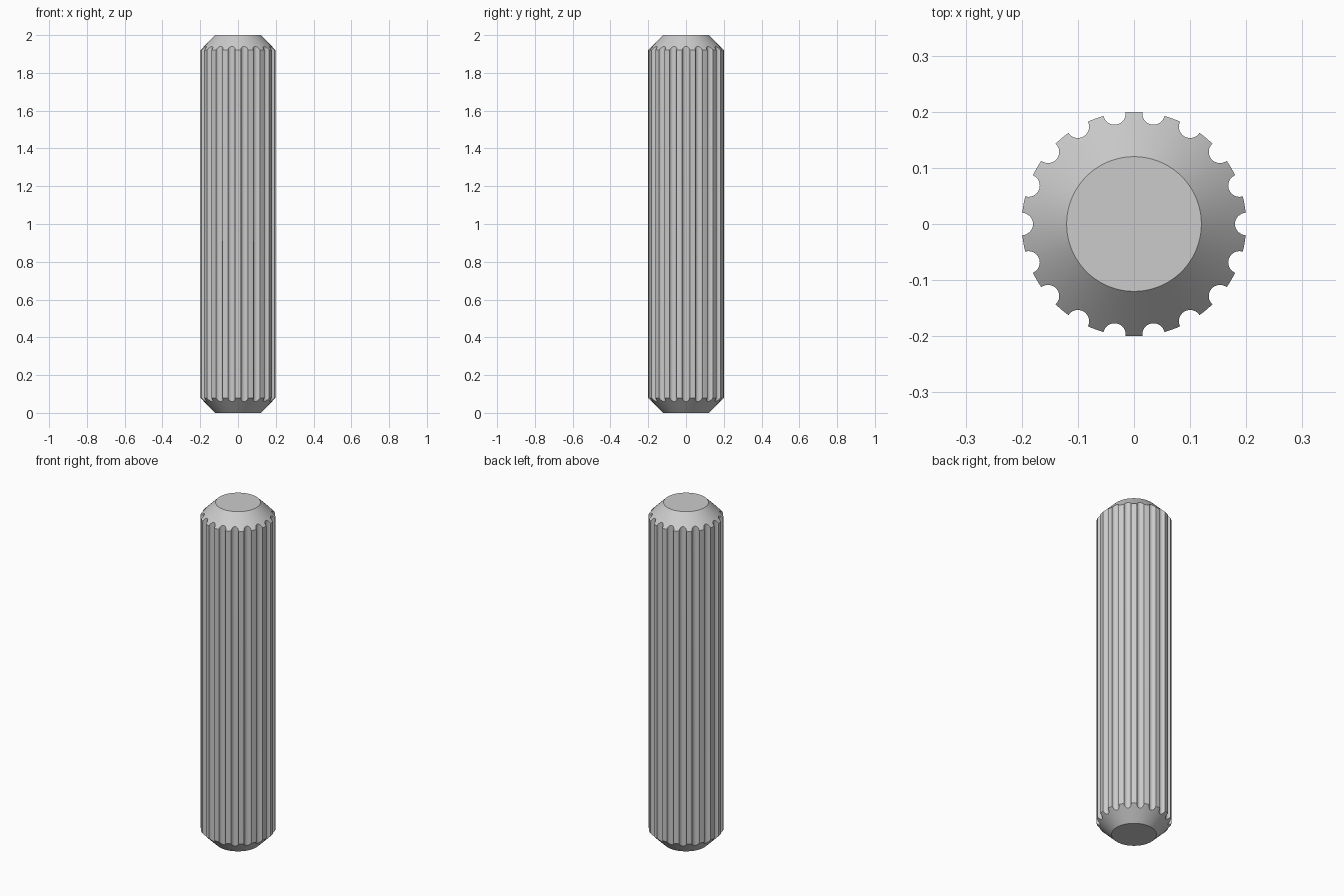
import bpy, bmesh, math
from mathutils import Matrix, Vector

HEIGHT = 2.0
RADIUS = 0.2
CHAMFER = 0.08
GROOVES = 18
GROOVE_RADIUS = 0.02

cube = bpy.data.objects.get("Cube")
if cube:
    bpy.data.objects.remove(cube, do_unlink=True)


def new_object(name, bm):
    mesh = bpy.data.meshes.new(name)
    bmesh.ops.recalc_face_normals(bm, faces=bm.faces)
    bm.to_mesh(mesh)
    bm.free()
    obj = bpy.data.objects.new(name, mesh)
    bpy.context.collection.objects.link(obj)
    return obj


def chamfered_rod(name, segments):
    """Solid of revolution with a chamfer at both ends."""
    bm = bmesh.new()
    inner = RADIUS - CHAMFER
    profile = [(inner, 0), (RADIUS, CHAMFER),
               (RADIUS, HEIGHT - CHAMFER), (inner, HEIGHT)]
    rings = []
    for r, z in profile:
        ring = bmesh.ops.create_circle(
            bm, segments=segments, radius=r,
            matrix=Matrix.Translation((0, 0, z)))["verts"]
        rings.append(ring)
    for low, high in zip(rings, rings[1:]):
        for i in range(segments):
            j = (i + 1) % segments
            bm.faces.new((low[i], low[j], high[j], high[i]))
    bm.faces.new(rings[0])
    bm.faces.new(rings[-1])
    return new_object(name, bm)


def groove_cutters(name):
    """Ring of thin cylinders centred on the rod's outer surface."""
    bm = bmesh.new()
    for i in range(GROOVES):
        turn = Matrix.Rotation(math.tau * i / GROOVES, 4, "Z")
        place = turn @ Matrix.Translation(Vector((RADIUS, 0, HEIGHT / 2)))
        bmesh.ops.create_cone(
            bm, cap_ends=True, segments=32, radius1=GROOVE_RADIUS,
            radius2=GROOVE_RADIUS, depth=HEIGHT * 1.1, matrix=place)
    return new_object(name, bm)


# Dowel body and its lengthwise flutes
dowel = chamfered_rod("fluted_dowel", 144)
cutter = groove_cutters("groove_cutters")
cutter.hide_render = True

cut = dowel.modifiers.new("flutes", "BOOLEAN")
cut.operation = "DIFFERENCE"
cut.solver = "EXACT"
cut.object = cutter

bpy.ops.object.select_all(action="DESELECT")
dowel.select_set(True)
bpy.context.view_layer.objects.active = dowel
bpy.ops.object.modifier_apply(modifier=cut.name)
bpy.data.objects.remove(cutter, do_unlink=True)

# Smooth curved walls, crisp flute and chamfer edges
bpy.ops.object.shade_smooth_by_angle(angle=math.radians(30))
